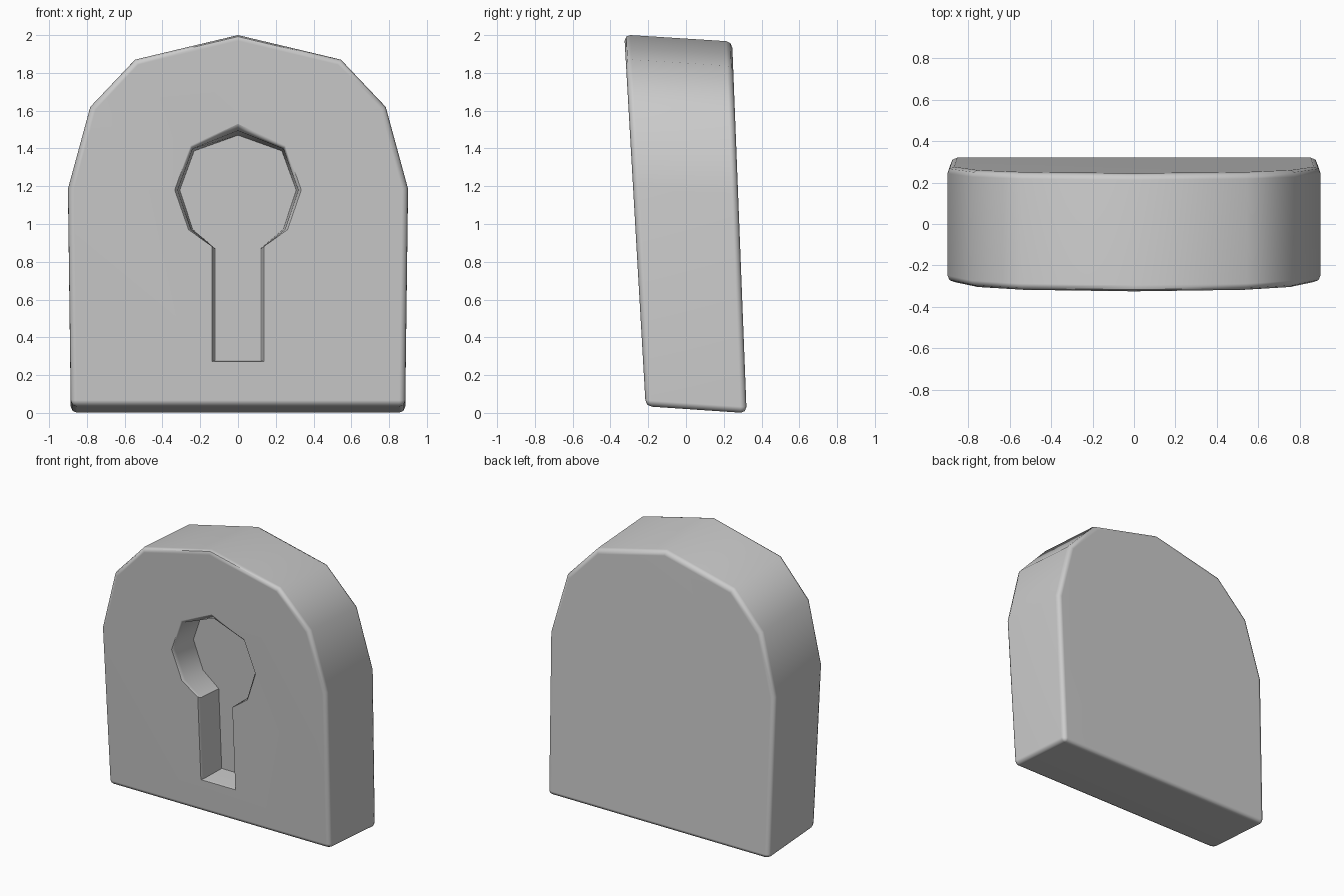
import bpy
import bmesh

if "Cube" in bpy.data.objects:
    bpy.data.objects.remove(bpy.data.objects["Cube"])


def mirrored(half):
    """Close a right-hand half outline (top to bottom) across x = 0."""
    return half + [(-x, z) for x, z in reversed(half) if x > 0]


def front_y(z):
    return -0.2115 - 0.0576 * z


def back_y(z):
    return 0.321 - 0.039 * z


def loft(name, rings, bevel=0.0):
    """Solid from matching rings of points, optionally rounding its rims."""
    bm = bmesh.new()
    loops = [[bm.verts.new(p) for p in ring] for ring in rings]
    n = len(loops[0])
    for a, b in zip(loops, loops[1:]):
        for i in range(n):
            j = (i + 1) % n
            bm.faces.new((a[i], a[j], b[j], b[i]))
    bm.faces.new(loops[0])
    bm.faces.new(loops[-1])
    bmesh.ops.recalc_face_normals(bm, faces=bm.faces[:])
    if bevel:
        # Both rims plus the two bottom corners; the arch facets stay sharp
        edges = [e for e in bm.edges
                 if any(len(f.verts) > 4 for f in e.link_faces)
                 or all(v.co.z < 0.1 for v in e.verts)]
        bmesh.ops.bevel(bm, geom=edges, offset=bevel, segments=2,
                        profile=0.5, affect='EDGES', clamp_overlap=True)
    mesh = bpy.data.meshes.new(name)
    bm.to_mesh(mesh)
    bm.free()
    obj = bpy.data.objects.new(name, mesh)
    bpy.context.collection.objects.link(obj)
    return obj


# Leaning arched slab
outline = mirrored([(0, 2.002), (0.545, 1.872), (0.782, 1.622),
                    (0.90, 1.19), (0.885, 0.035)])
front = [(x, front_y(z), z) for x, z in outline]
back = [(x, back_y(z - 0.036), z - 0.036) for x, z in outline]
body = loft("keyhole_block", [front, back], bevel=0.032)

# Keyhole recess with a chamfered lip and slightly tapering walls
lip = mirrored([(0, 1.53), (0.252, 1.415), (0.335, 1.18), (0.262, 0.97),
                (0.138, 0.882), (0.138, 0.272)])
floor = mirrored([(0, 1.47), (0.232, 1.387), (0.308, 1.18), (0.24, 0.972),
                  (0.118, 0.868), (0.118, 0.278)])
rings = []
for t, depth in ((-0.6, -0.02), (0.0, 0.0), (0.6, 0.02), (1.0, 0.21)):
    ring = []
    for (x0, z0), (x1, z1) in zip(lip, floor):
        x, z = x0 + (x1 - x0) * t, z0 + (z1 - z0) * t
        ring.append((x, front_y(z) + depth, z))
    rings.append(ring)
cutter = loft("keyhole_cutter", rings)
cutter.hide_render = True

cut = body.modifiers.new("keyhole", 'BOOLEAN')
cut.operation = 'DIFFERENCE'
cut.solver = 'EXACT'
cut.object = cutter

bpy.context.view_layer.objects.active = body
body.select_set(True)
bpy.ops.object.modifier_apply(modifier=cut.name)
bpy.data.objects.remove(cutter)

# Soft edges, flat large faces
bpy.ops.object.shade_smooth_by_angle(angle=0.87)
weighted = body.modifiers.new("weighted_normals", 'WEIGHTED_NORMAL')
weighted.keep_sharp = True
